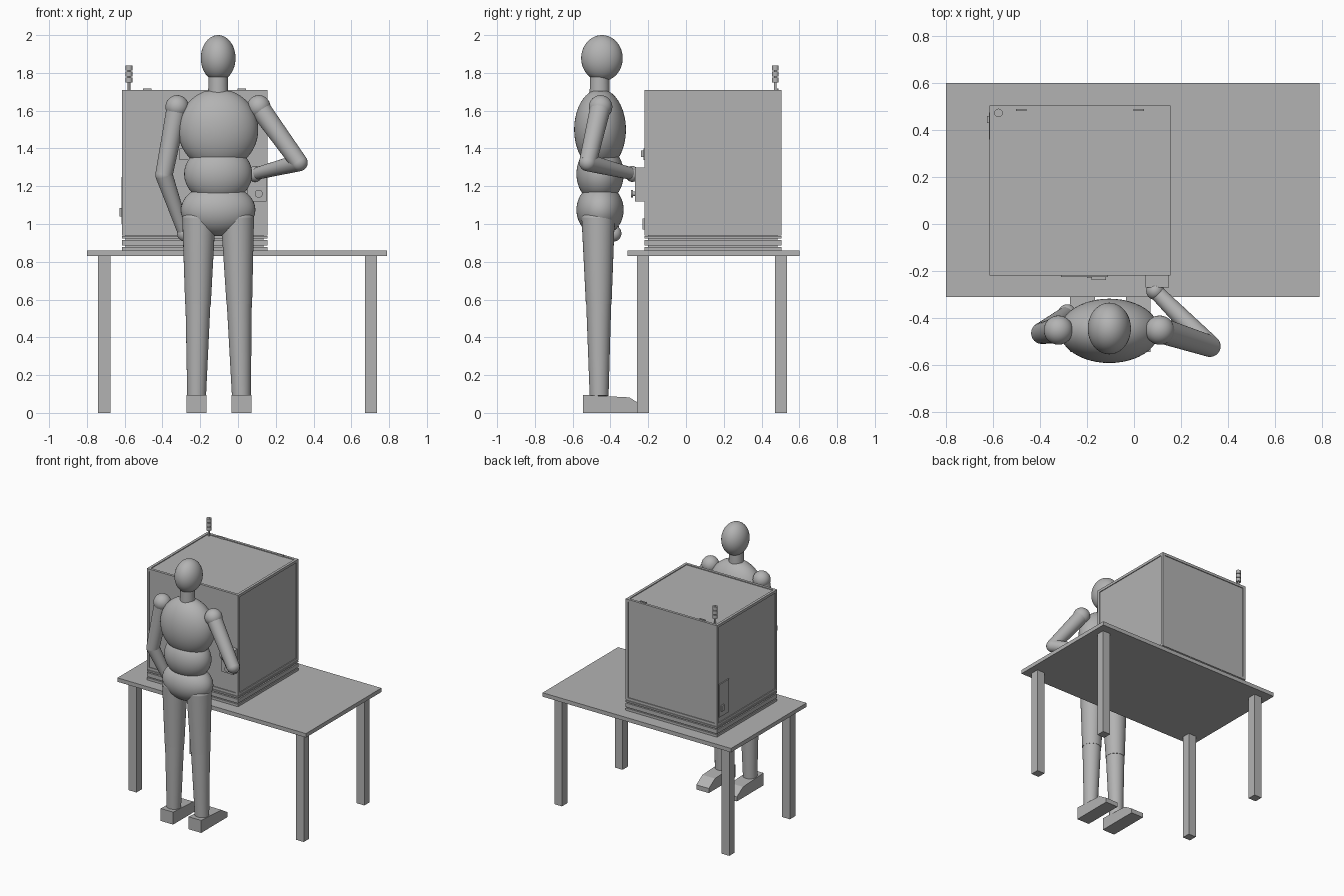
import bpy, bmesh, math
from mathutils import Vector

cube = bpy.data.objects.get("Cube")
if cube:
    bpy.data.objects.remove(cube)

grey = bpy.data.materials.new("plain_grey")
grey.use_nodes = True
COLOUR = (0.45, 0.45, 0.45, 1)
grey.diffuse_color = COLOUR
grey.node_tree.nodes["Principled BSDF"].inputs["Base Color"].default_value = COLOUR


def finish(name, bm, smooth=False):
    bmesh.ops.recalc_face_normals(bm, faces=bm.faces)
    mesh = bpy.data.meshes.new(name)
    bm.to_mesh(mesh)
    bm.free()
    ob = bpy.data.objects.new(name, mesh)
    bpy.context.collection.objects.link(ob)
    mesh.materials.append(grey)
    if smooth:
        bpy.ops.object.select_all(action='DESELECT')
        ob.select_set(True)
        bpy.context.view_layer.objects.active = ob
        bpy.ops.object.shade_smooth_by_angle(angle=math.radians(35))
    return ob


def box(name, x0, x1, y0, y1, z0, z1):
    bm = bmesh.new()
    lo, hi = Vector((x0, y0, z0)), Vector((x1, y1, z1))
    bmesh.ops.create_cube(bm, size=1)
    for v in bm.verts:
        v.co = (lo + hi) / 2 + Vector(a * b for a, b in zip(v.co, hi - lo))
    return finish(name, bm)


def ball(name, centre, radii):
    bm = bmesh.new()
    bmesh.ops.create_uvsphere(bm, u_segments=40, v_segments=24, radius=1)
    bmesh.ops.scale(bm, vec=radii, verts=bm.verts)
    bmesh.ops.translate(bm, vec=centre, verts=bm.verts)
    return finish(name, bm, True)


def limb(name, a, b, r0, r1, sides=32):
    a, b = Vector(a), Vector(b)
    bm = bmesh.new()
    bmesh.ops.create_cone(bm, cap_ends=True, segments=sides, radius1=r0,
                          radius2=r1, depth=(b - a).length)
    turn = (b - a).to_track_quat('Z', 'Y').to_matrix()
    bmesh.ops.rotate(bm, matrix=turn, verts=bm.verts)
    bmesh.ops.translate(bm, vec=(a + b) / 2, verts=bm.verts)
    return finish(name, bm, True)


def torso_part(name, z, radii, low, high):
    """Ellipsoid cut flat at heights low and high."""
    bm = bmesh.new()
    bmesh.ops.create_uvsphere(bm, u_segments=48, v_segments=32, radius=1)
    bmesh.ops.scale(bm, vec=radii, verts=bm.verts)
    bmesh.ops.translate(bm, vec=(BODY_X, BODY_Y, z), verts=bm.verts)
    for height, side in ((low, -1), (high, 1)):
        cut = bmesh.ops.bisect_plane(
            bm, geom=bm.verts[:] + bm.edges[:] + bm.faces[:], plane_co=(0, 0, height),
            plane_no=(0, 0, side), clear_outer=True)
        rim = [e for e in cut['geom_cut'] if isinstance(e, bmesh.types.BMEdge)]
        if rim:
            bmesh.ops.holes_fill(bm, edges=rim)
    return finish(name, bm, True)


# Table
box("table_top", -0.8, 0.79, -0.31, 0.6, 0.83, 0.86)
for side, x in (("right", -0.74), ("left", 0.672)):
    for end, y in (("front", -0.26), ("back", 0.47)):
        box(f"table_leg_{end}_{side}", x, x + 0.065, y, y + 0.065, 0, 0.83)

# Cabinet frame: posts and rails around recessed panels
X0, X1, Y0, Y1, Z0, Z1 = -0.615, 0.155, -0.22, 0.505, 0.94, 1.71
T, IN = 0.02, 0.006
for x in (X0, X1 - T):
    for y in (Y0, Y1 - T):
        box("cabinet_post", x, x + T, y, y + T, Z0, Z1)
for z in (Z0, Z1 - T):
    for y in (Y0, Y1 - T):
        box("cabinet_rail_wide", X0 + T, X1 - T, y, y + T, z, z + T)
    for x in (X0, X1 - T):
        box("cabinet_rail_deep", x, x + T, Y0 + T, Y1 - T, z, z + T)
box("cabinet_panels", X0 + IN, X1 - IN, Y0 + IN, Y1 - IN, Z0 + IN, Z1 - IN)

# Stacked base rails with a recessed core
box("base_core", X0 + 0.02, X1 - 0.02, Y0 + 0.02, Y1 - 0.02, 0.86, Z0 + IN)
for name, z0, z1 in (("base_rail_lower", 0.86, 0.878), ("base_rail_middle", 0.885, 0.916),
                     ("base_rail_upper", 0.924, 0.936)):
    box(name, X0, X1, Y0, Y1, z0, z1)

# Cabinet fittings
for x in (-0.48, 0.02):
    box("top_hinge", x - 0.023, x + 0.023, 0.482, 0.49, 1.70, 1.718)
box("side_switch_plate", X0 - 0.002, X0 + 0.01, 0.36, 0.475, 1.0, 1.25)
box("side_switch", X0 - 0.012, X0, 0.43, 0.46, 1.04, 1.085)
box("control_box", 0.05, 0.15, -0.27, Y0 + IN, 1.12, 1.30)
limb("control_button_stem", (0.11, -0.265, 1.16), (0.11, -0.285, 1.16), 0.012, 0.012)
limb("control_button", (0.11, -0.28, 1.16), (0.11, -0.292, 1.16), 0.021, 0.021)
box("door_handle", -0.31, -0.11, -0.226, Y0 + IN, 1.34, 1.40)
box("door_handle_grip", -0.18, -0.12, -0.238, -0.225, 1.355, 1.39)
box("door_latch", -0.20, -0.12, -0.23, Y0 + IN, 0.97, 1.03)

# Signal lamp
BX, BY = -0.577, 0.473
limb("lamp_pole", (BX, BY, 1.70), (BX, BY, 1.84), 0.007, 0.007, 20)
for i in range(3):
    z = 1.748 + i * 0.032
    limb("lamp_segment", (BX, BY, z), (BX, BY, z + 0.027), 0.018, 0.018, 24)

# Figure: head and trunk, facing the cabinet
BODY_X, BODY_Y = -0.105, -0.455
ball("head", (BODY_X, -0.445, 1.878), (0.092, 0.11, 0.122))
limb("neck", (BODY_X, -0.457, 1.66), (BODY_X, -0.457, 1.81), 0.054, 0.05)
torso_part("chest", 1.50, (0.212, 0.137, 0.215), 1.34, 1.705)
torso_part("belly", 1.265, (0.18, 0.125, 0.155), 1.16, 1.36)
torso_part("pelvis", 1.075, (0.197, 0.125, 0.138), 0.93, 1.17)

# Legs and feet
for side, hip, knee, ankle in (("left", -0.207, -0.212, -0.219), ("right", -0.003, 0.007, 0.018)):
    limb(side + "_thigh", (hip, -0.465, 1.03), (knee, -0.462, 0.575), 0.088, 0.068)
    limb(side + "_shin", (knee, -0.462, 0.575), (ankle, -0.46, 0.09), 0.066, 0.05)
    ball(side + "_hip", (hip, -0.465, 1.03), (0.088, 0.088, 0.05))
    bm = bmesh.new()
    outline = ((-0.545, 0), (-0.545, 0.095), (-0.30, 0.082), (-0.225, 0.035), (-0.225, 0))
    sole = bm.faces.new([bm.verts.new((ankle - 0.053, y, z)) for y, z in outline])
    grown = bmesh.ops.extrude_face_region(bm, geom=[sole])
    bmesh.ops.translate(bm, vec=(0.106, 0, 0),
                        verts=[v for v in grown['geom'] if isinstance(v, bmesh.types.BMVert)])
    finish(side + "_foot", bm)

# Arms: one hanging, one reaching for the control box
for side, shoulder, elbow, wrist in (
        ("left", (-0.322, -0.452, 1.62), (-0.392, -0.465, 1.26), (-0.285, -0.38, 0.95)),
        ("right", (0.11, -0.452, 1.62), (0.323, -0.52, 1.325), (0.09, -0.285, 1.265))):
    ball(side + "_shoulder", shoulder, (0.062,) * 3)
    limb(side + "_upper_arm", shoulder, elbow, 0.055, 0.046)
    ball(side + "_elbow", elbow, (0.046,) * 3)
    limb(side + "_forearm", elbow, wrist, 0.046, 0.032)
    ball(side + "_hand", wrist, (0.038, 0.038, 0.042))
